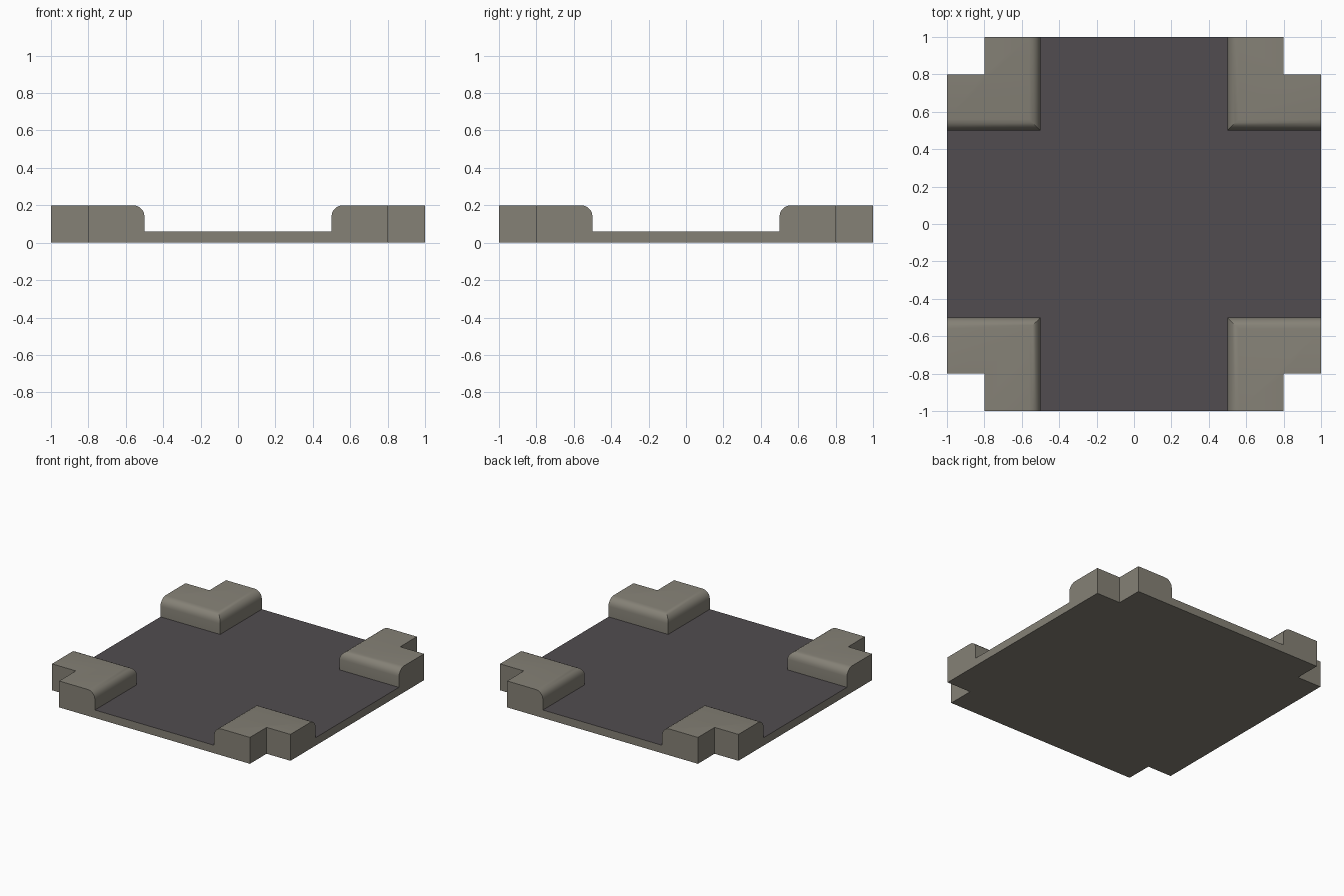
import bpy, bmesh, math
from mathutils import Vector

if "Cube" in bpy.data.objects:
    bpy.data.objects.remove(bpy.data.objects["Cube"])

ROAD_Z, CURB_Z, INNER, NOTCH = 0.06, 0.2, 0.5, 0.8


def material(name, rgb):
    m = bpy.data.materials.new(name)
    m.diffuse_color = (*rgb, 1)
    m.use_nodes = True
    m.node_tree.nodes["Principled BSDF"].inputs["Base Color"].default_value = m.diffuse_color
    return m


stone = material("warm grey stone", (0.235, 0.22, 0.182))
asphalt = material("dark asphalt", (0.082, 0.073, 0.080))

bm = bmesh.new()

# base slab: square with a small notch cut from each corner
quarter = [(1, -NOTCH), (1, NOTCH), (NOTCH, NOTCH)]
outline = []
for k in range(4):
    for x, y in quarter:
        for _ in range(k):
            x, y = -y, x
        outline.append(bm.verts.new((x, y, 0)))
base = bm.faces.new(outline)
ext = bmesh.ops.extrude_face_region(bm, geom=[base], use_keep_orig=True)
bmesh.ops.translate(bm, vec=(0, 0, ROAD_Z),
                    verts=[g for g in ext["geom"] if isinstance(g, bmesh.types.BMVert)])
bmesh.ops.recalc_face_normals(bm, faces=bm.faces[:])

# cut the kerb lines and raise the four corner pavements
for axis in (Vector((1, 0, 0)), Vector((0, 1, 0))):
    for s in (-1, 1):
        bmesh.ops.bisect_plane(bm, geom=bm.verts[:] + bm.edges[:] + bm.faces[:],
                               plane_co=axis * s * INNER, plane_no=axis)
corners = []
for f in bm.faces:
    c = f.calc_center_median()
    if f.normal.z > 0.9 and abs(c.x) > INNER and abs(c.y) > INNER:
        corners.append(f)
ext = bmesh.ops.extrude_face_region(bm, geom=corners)
bmesh.ops.translate(bm, vec=(0, 0, CURB_Z - ROAD_Z),
                    verts=[g for g in ext["geom"] if isinstance(g, bmesh.types.BMVert)])

# round the kerb edges facing the road
kerbs = []
for e in bm.edges:
    a, b = (v.co for v in e.verts)
    if min(a.z, b.z) > CURB_Z - 0.001 and any(
            abs(abs(a[i]) - INNER) < 1e-4 and abs(a[i] - b[i]) < 1e-4 for i in (0, 1)):
        kerbs.append(e)
bmesh.ops.bevel(bm, geom=kerbs, offset=0.06, offset_type='OFFSET', segments=5,
                profile=0.5, affect='EDGES', clamp_overlap=True)
bm.normal_update()

# road surface is asphalt, everything else is stone
for f in bm.faces:
    f.material_index = int(f.normal.z > 0.9 and f.calc_center_median().z < ROAD_Z + 0.01)
bmesh.ops.dissolve_limit(bm, angle_limit=0.01, verts=bm.verts[:], edges=bm.edges[:],
                         delimit={'MATERIAL'})
bmesh.ops.recalc_face_normals(bm, faces=bm.faces[:])

mesh = bpy.data.meshes.new("crossroads_tile")
bm.to_mesh(mesh)
bm.free()
mesh.materials.append(stone)
mesh.materials.append(asphalt)
tile = bpy.data.objects.new("crossroads_tile", mesh)
bpy.context.collection.objects.link(tile)
bpy.context.view_layer.objects.active = tile
tile.select_set(True)
bpy.ops.object.shade_smooth_by_angle(angle=math.radians(35))
